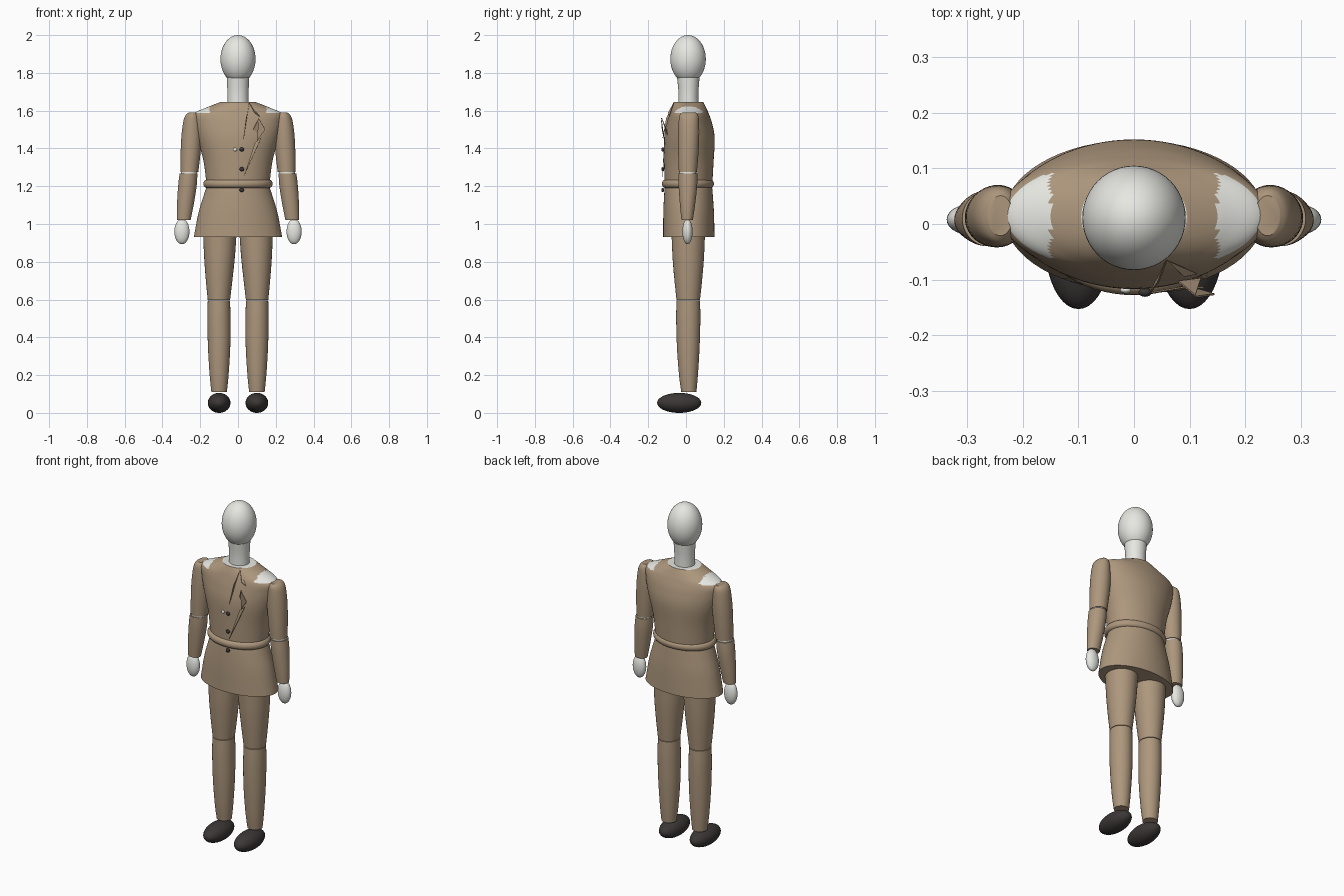
import bpy, bmesh, math
from mathutils import Vector

cube = bpy.data.objects.get("Cube")
if cube:
    bpy.data.objects.remove(cube, do_unlink=True)


def material(name, rgb):
    m = bpy.data.materials.new(name)
    m.use_nodes = True
    m.diffuse_color = (*rgb, 1)
    m.node_tree.nodes["Principled BSDF"].inputs["Base Color"].default_value = (*rgb, 1)
    return m


CLOTH = material("tan cloth", (0.42, 0.31, 0.205))
WHITE = material("pale body", (0.8, 0.8, 0.76))
DARK = material("dark leather", (0.045, 0.038, 0.038))


def finish(bm, name, mats, smooth=True):
    bmesh.ops.recalc_face_normals(bm, faces=bm.faces)
    me = bpy.data.meshes.new(name)
    bm.to_mesh(me)
    bm.free()
    for m in mats:
        me.materials.append(m)
    ob = bpy.data.objects.new(name, me)
    bpy.context.collection.objects.link(ob)
    if smooth:
        bpy.ops.object.select_all(action="DESELECT")
        ob.select_set(True)
        bpy.context.view_layer.objects.active = ob
        bpy.ops.object.shade_smooth_by_angle(angle=math.radians(40))
    return ob


def spline(rows, steps):
    """Catmull-Rom interpolation of cross-section rows."""
    rows = [Vector(r) for r in rows]
    out = []
    for i in range(len(rows) - 1):
        a, b = rows[max(i - 1, 0)], rows[i]
        c, d = rows[i + 1], rows[min(i + 2, len(rows) - 1)]
        for k in range(steps):
            t = k / steps
            out.append(0.5 * (2 * b + (c - a) * t + (2 * a - 5 * b + 4 * c - d) * t * t
                              + (3 * b - a - 3 * c + d) * t ** 3))
    return out + [rows[-1]]


def loft(name, rows, mats, sides=48, steps=5, rule=None):
    """Stack of ellipses; each row is z, centre x, centre y, radius x, radius y."""
    bm = bmesh.new()
    rings = []
    for z, cx, cy, rx, ry in spline(rows, steps):
        angles = [2 * math.pi * i / sides for i in range(sides)]
        rings.append([bm.verts.new((cx + rx * math.cos(a), cy + ry * math.sin(a), z)) for a in angles])
    for lo, hi in zip(rings, rings[1:]):
        for i in range(sides):
            j = (i + 1) % sides
            bm.faces.new((lo[i], lo[j], hi[j], hi[i]))
    bm.faces.new(rings[0])
    bm.faces.new(rings[-1])
    if rule:
        for f in bm.faces:
            f.material_index = rule(f)
    return finish(bm, name, mats)


def ellipsoid(name, centre, radii, mat, segments=40):
    bm = bmesh.new()
    bmesh.ops.create_uvsphere(bm, u_segments=segments, v_segments=segments // 2, radius=1)
    bmesh.ops.scale(bm, vec=radii, verts=bm.verts)
    bmesh.ops.translate(bm, vec=centre, verts=bm.verts)
    return finish(bm, name, [mat])


# Head and neck
ellipsoid("head", (0, 0.011, 1.873), (0.093, 0.094, 0.127), WHITE, 48)
loft("neck", [(1.62, 0, 0.013, 0.056, 0.053), (1.70, 0, 0.013, 0.056, 0.053),
              (1.78, 0, 0.012, 0.06, 0.06)], [WHITE])


# Jacket: bare neckline on top and bare patches on the shoulders
def jacket_rule(f):
    c = f.calc_center_median()
    if len(f.verts) > 4:
        return int(c.z > 1.6)
    return int(c.z > 1.586 and abs(c.x) > 0.15 and abs(c.y - 0.015) < 0.075)


loft("jacket", [(1.19, 0, 0.013, 0.165, 0.125), (1.33, 0, 0.015, 0.182, 0.131),
                (1.45, 0, 0.018, 0.215, 0.134), (1.53, 0, 0.018, 0.234, 0.121),
                (1.583, 0, 0.016, 0.235, 0.105), (1.615, 0, 0.014, 0.17, 0.093),
                (1.645, 0, 0.013, 0.095, 0.079)],
     [CLOTH, WHITE], sides=96, steps=8, rule=jacket_rule)
loft("jacket_skirt", [(0.93, 0, 0.015, 0.234, 0.136), (1.06, 0, 0.014, 0.209, 0.134),
                      (1.15, 0, 0.013, 0.182, 0.129), (1.20, 0, 0.013, 0.165, 0.125)],
     [CLOTH], sides=64)

# Belt: rounded band around the waist
belt = []
for i in range(9):
    a = math.pi * (i / 8 - 0.5)
    bulge = 0.018 * math.cos(a)
    belt.append((1.213 + 0.022 * math.sin(a), 0, 0.01, 0.165 + bulge, 0.12 + bulge))
loft("belt", belt, [CLOTH], sides=64, steps=1)

# Buttons
for i, z in enumerate((1.395, 1.29, 1.18)):
    ellipsoid(f"button_{i + 1}", (0.02, -0.123, z), (0.012, 0.008, 0.011), DARK, 16)
ellipsoid("pale_button", (-0.015, -0.119, 1.395), (0.01, 0.006, 0.01), WHITE, 16)

# Creased lapel made of thin folded flaps
top, inner, tip = (0.06, -0.066, 1.642), (0.03, -0.125, 1.45), (0.11, -0.13, 1.56)
outer, fold, hem = (0.145, -0.125, 1.5), (0.09, -0.112, 1.43), (0.03, -0.122, 1.25)
flaps = [(top, (0.045, -0.105, 1.56), inner), (top, (0.115, -0.09, 1.57), (0.09, -0.095, 1.59)),
         (tip, outer, (0.1, -0.112, 1.44)), (tip, (0.08, -0.105, 1.5), (0.12, -0.1, 1.47)),
         ((0.125, -0.112, 1.46), fold, hem)]
bm = bmesh.new()
for flap in flaps:
    bm.faces.new([bm.verts.new(p) for p in flap])
lapel = finish(bm, "lapel", [CLOTH], smooth=False)
thick = lapel.modifiers.new("thickness", "SOLIDIFY")
thick.thickness = 0.003

# Limbs, one set per side
for side, s in (("left", 1), ("right", -1)):
    def limb(name, rows, mat=CLOTH):
        loft(f"{side}_{name}", [(z, s * cx, cy, rx, ry) for z, cx, cy, rx, ry in rows], [mat])

    limb("upper_arm", [(1.276, 0.257, 0.01, 0.047, 0.048), (1.36, 0.252, 0.012, 0.052, 0.053),
                       (1.46, 0.246, 0.014, 0.054, 0.056), (1.54, 0.243, 0.015, 0.047, 0.054),
                       (1.575, 0.242, 0.015, 0.036, 0.049), (1.59, 0.24, 0.015, 0.022, 0.036)])
    limb("elbow", [(1.25, 0.261, 0.01, 0.043, 0.044), (1.29, 0.257, 0.01, 0.043, 0.044)], WHITE)
    limb("forearm", [(1.02, 0.287, 0.006, 0.036, 0.03), (1.1, 0.279, 0.008, 0.044, 0.04),
                     (1.2, 0.268, 0.01, 0.049, 0.049), (1.268, 0.262, 0.01, 0.047, 0.05)])
    ellipsoid(f"{side}_hand", (s * 0.297, 0.008, 0.96), (0.04, 0.027, 0.067), WHITE, 32)
    limb("thigh", [(0.597, 0.101, 0.012, 0.059, 0.062), (0.7, 0.1, 0.012, 0.07, 0.073),
                   (0.82, 0.098, 0.012, 0.081, 0.083), (0.96, 0.096, 0.012, 0.089, 0.089)])
    limb("shin", [(0.11, 0.1, 0.015, 0.041, 0.04), (0.2, 0.1, 0.013, 0.05, 0.05),
                  (0.35, 0.1, 0.012, 0.059, 0.06), (0.5, 0.101, 0.012, 0.061, 0.064),
                  (0.594, 0.101, 0.012, 0.059, 0.062)])
    ellipsoid(f"{side}_shoe", (s * 0.1, -0.036, 0.053), (0.06, 0.117, 0.053), DARK)
